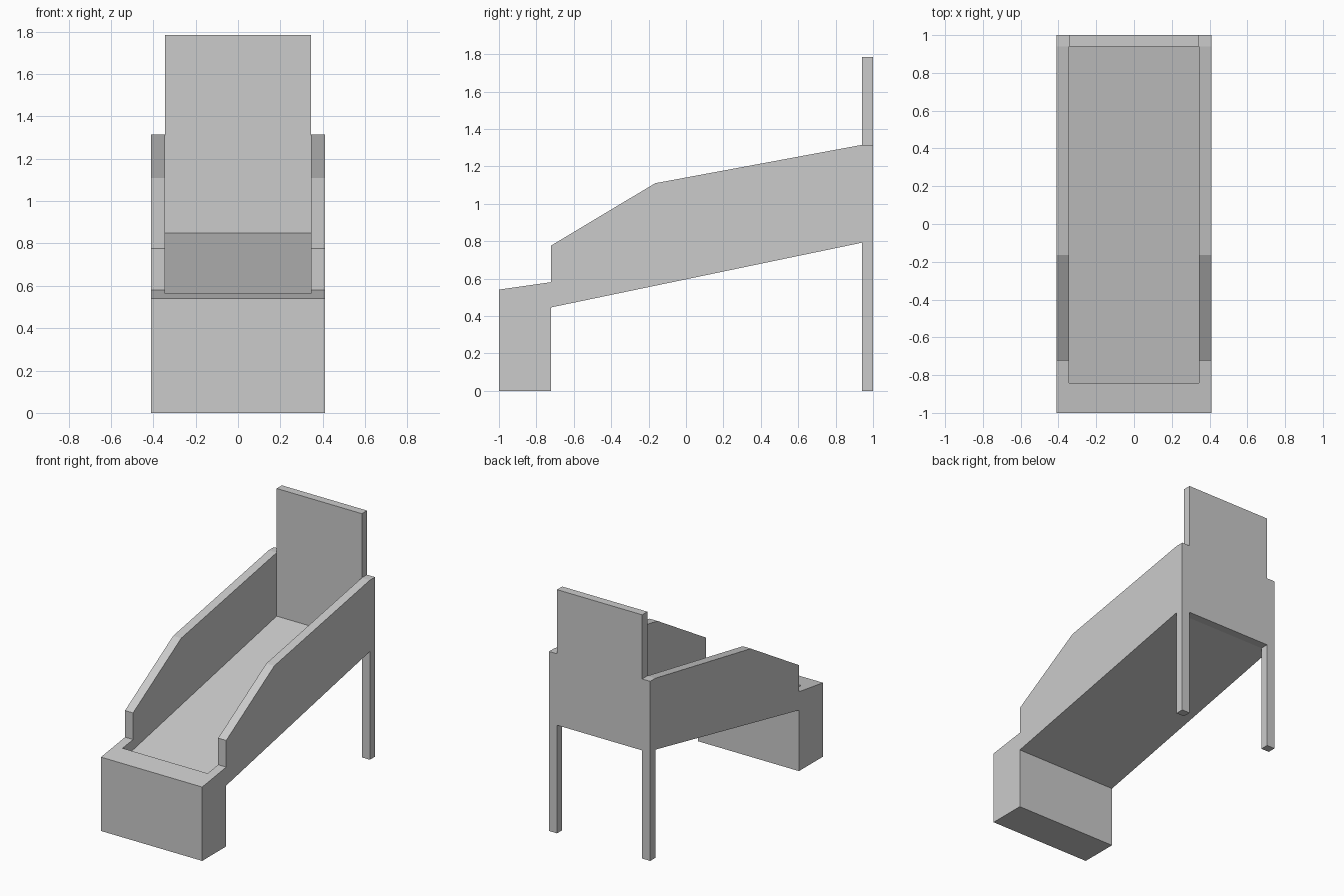
import bpy
import bmesh

if "Cube" in bpy.data.objects:
    bpy.data.objects.remove(bpy.data.objects["Cube"])


def prism(name, profile, half_width):
    """Extrude a (y, z) side profile across x, centred on x = 0."""
    bm = bmesh.new()
    face = bm.faces.new([bm.verts.new((-half_width, y, z)) for y, z in profile])
    out = bmesh.ops.extrude_face_region(bm, geom=[face])
    moved = [v for v in out["geom"] if isinstance(v, bmesh.types.BMVert)]
    bmesh.ops.translate(bm, verts=moved, vec=(2 * half_width, 0, 0))
    bmesh.ops.recalc_face_normals(bm, faces=bm.faces)
    mesh = bpy.data.meshes.new(name)
    bm.to_mesh(mesh)
    bm.free()
    obj = bpy.data.objects.new(name, mesh)
    bpy.context.collection.objects.link(obj)
    return obj


OUTER, INNER = 0.41, 0.345   # half widths outside and inside the side panels
BACK = 0.94                  # front plane of the backrest and rear legs
UNDER = 0.792                # underside height at the back

# Frame: front block, side panels, sloping seat and rear legs in one profile
frame = prism("frame", [
    (-1, 0), (-0.722, 0), (-0.722, 0.446), (BACK, UNDER), (BACK, 0), (1, 0),
    (1, 1.315), (BACK, 1.315), (-0.165, 1.11), (-0.722, 0.776),
    (-0.722, 0.581), (-1, 0.541)], OUTER)

# Cutter: hollows the sloping tray and opens the gap between the rear legs
cutter = prism("tray_cutter", [
    (-0.843, 0.48), (BACK, 0.85), (BACK, UNDER), (0.9, -0.1),
    (1.1, -0.1), (1.1, 2), (-0.843, 2)], INNER)
cutter.hide_render = True

cut = frame.modifiers.new("hollow_tray", "BOOLEAN")
cut.operation = "DIFFERENCE"
cut.solver = "EXACT"
cut.object = cutter
bpy.context.view_layer.objects.active = frame
bpy.ops.object.modifier_apply(modifier=cut.name)
bpy.data.objects.remove(cutter)

# Backrest: tall board between the side panels
prism("backrest", [(BACK, UNDER), (1, UNDER), (1, 1.785), (BACK, 1.785)], INNER)
